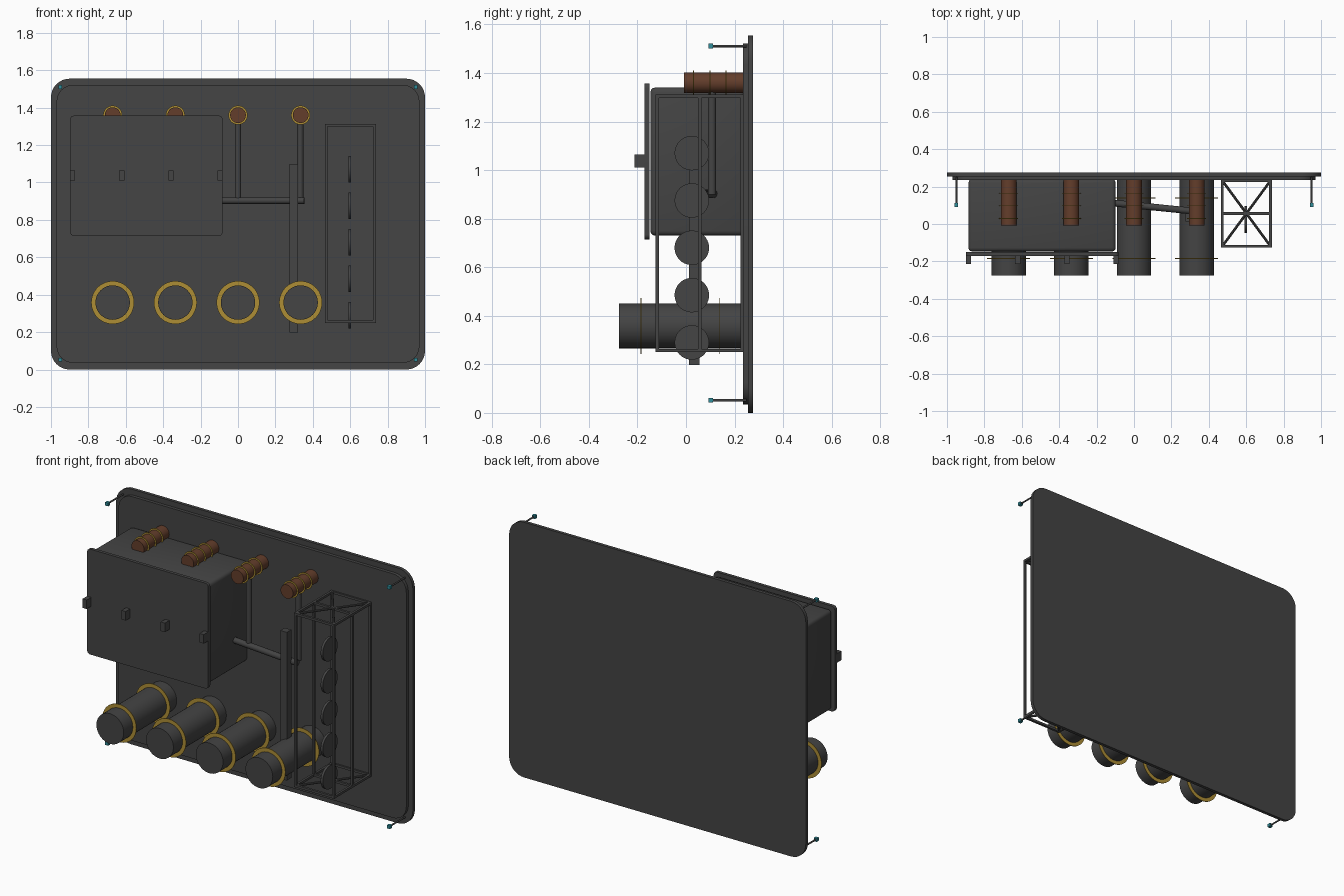
import bpy, bmesh, math
from mathutils import Vector

if "Cube" in bpy.data.objects:
    bpy.data.objects.remove(bpy.data.objects["Cube"])


def mat(name, rgb):
    m = bpy.data.materials.new(name)
    m.diffuse_color = (*rgb, 1)
    m.use_nodes = True
    m.node_tree.nodes["Principled BSDF"].inputs["Base Color"].default_value = m.diffuse_color
    return m


GREY = mat("dark grey", (0.058, 0.058, 0.058))
BROWN = mat("copper brown", (0.125, 0.047, 0.024))
GOLD = mat("gold", (0.42, 0.27, 0.035))
TEAL = mat("teal", (0.03, 0.27, 0.33))


def finish(name, bm, m, smooth=False):
    bmesh.ops.recalc_face_normals(bm, faces=bm.faces)
    me = bpy.data.meshes.new(name)
    bm.to_mesh(me)
    bm.free()
    me.materials.append(m)
    o = bpy.data.objects.new(name, me)
    bpy.context.collection.objects.link(o)
    if smooth:
        bpy.context.view_layer.objects.active = o
        o.select_set(True)
        bpy.ops.object.shade_smooth_by_angle(angle=math.radians(35))
        o.select_set(False)
    return o


def box(name, lo, hi, m, bevel=0.0):
    bm = bmesh.new()
    bmesh.ops.create_cube(bm, size=1)
    for v in bm.verts:
        v.co = [lo[i] + (v.co[i] + 0.5) * (hi[i] - lo[i]) for i in range(3)]
    if bevel:
        bmesh.ops.bevel(bm, geom=bm.edges[:], offset=bevel, segments=3,
                        profile=0.5, affect='EDGES')
    return finish(name, bm, m, bevel > 0)


def rod(name, a, b, r, m, n=32):
    """Cylinder between two points."""
    a, b = Vector(a), Vector(b)
    bm = bmesh.new()
    bmesh.ops.create_cone(bm, cap_ends=True, segments=n, radius1=r, radius2=r,
                          depth=(b - a).length)
    rot = (b - a).to_track_quat('Z', 'Y')
    for v in bm.verts:
        v.co = rot @ v.co + (a + b) / 2
    return finish(name, bm, m, n > 8)


def ring(name, x, y, z, r_in, r_out, t, m, n=48):
    """Flat band facing the front."""
    bm = bmesh.new()
    prof = [(r_in, -t / 2), (r_out, -t / 2), (r_out, t / 2), (r_in, t / 2)]
    loops = []
    for i in range(n):
        a = 2 * math.pi * i / n
        loops.append([bm.verts.new((x + r * math.cos(a), y + d, z + r * math.sin(a)))
                      for r, d in prof])
    for i in range(n):
        p, q = loops[i], loops[(i + 1) % n]
        for k in range(4):
            bm.faces.new((p[k], p[(k + 1) % 4], q[(k + 1) % 4], q[k]))
    return finish(name, bm, m, True)


def panel(name, x0, x1, z0, z1, y0, y1, rad, m, n=8):
    """Rounded rectangle slab standing upright."""
    bm = bmesh.new()
    pts = []
    for cx, cz, s in ((x1 - rad, z1 - rad, 0), (x0 + rad, z1 - rad, 1),
                      (x0 + rad, z0 + rad, 2), (x1 - rad, z0 + rad, 3)):
        for i in range(n + 1):
            a = math.pi / 2 * (s + i / n)
            pts.append(bm.verts.new((cx + rad * math.cos(a), y0, cz + rad * math.sin(a))))
    f = bm.faces.new(pts)
    ext = bmesh.ops.extrude_face_region(bm, geom=[f])
    for v in ext['geom']:
        if isinstance(v, bmesh.types.BMVert):
            v.co.y = y1
    return finish(name, bm, m, True)


# Wall panel: back plate and raised front layer
panel("back_plate", -1, 1, 0, 1.555, 0.255, 0.275, 0.10, GREY)
panel("front_plate", -0.97, 0.97, 0.035, 1.522, 0.235, 0.256, 0.09, GREY)

# Corner pins with teal tips
for x in (-0.95, 0.95):
    for z in (0.052, 1.511):
        rod("corner_pin", (x, 0.25, z), (x, 0.1, z), 0.005, GREY, 12)
        box("corner_tip", (x - 0.01, 0.092, z - 0.01), (x + 0.01, 0.112, z + 0.01), TEAL)

# Cabinet with door and latches
box("cabinet", (-0.885, -0.147, 0.73), (-0.098, 0.24, 1.34), GREY, 0.02)
panel("cabinet_door", -0.898, -0.082, 0.715, 1.357, -0.17, -0.15, 0.02, GREY)
for x in (-0.885, -0.622, -0.358, -0.096):
    box("door_latch", (x - 0.014, -0.213, 1.01), (x + 0.014, -0.165, 1.065), GREY)

# Four large drums and four small coils
for x in (-0.67, -0.335, 0, 0.335):
    rod("drum", (x, -0.275, 0.358), (x, 0.24, 0.358), 0.092, GREY, 40)
    for y in (-0.185, 0.139):
        ring("drum_band", x, y, 0.358, 0.091, 0.115, 0.004, GOLD)
    rod("coil", (x, -0.008, 1.36), (x, 0.24, 1.36), 0.042, BROWN)
    for y in (0.03, 0.098, 0.165):
        ring("coil_band", x, y, 1.36, 0.041, 0.051, 0.004, GOLD, 32)

# Pipes
for x in (0, 0.333):
    rod("drop_pipe", (x, 0.107, 1.35), (x, 0.107, 0.9), 0.017, GREY, 20)
rod("cross_pipe", (-0.11, 0.112, 0.903), (0.355, 0.065, 0.903), 0.018, GREY, 20)

# Upright bar
box("upright_bar", (0.276, 0.013, 0.197), (0.32, 0.056, 1.1), GREY)

# Open cage
X0, X1, Y0, YM, Y1, Z0, Z1, T = 0.472, 0.73, -0.119, 0.056, 0.232, 0.257, 1.305, 0.007


def bar(a, b):
    lo = [min(p, q) - T for p, q in zip(a, b)]
    hi = [max(p, q) + T for p, q in zip(a, b)]
    box("cage_bar", lo, hi, GREY)


for x in (X0, X1):
    for y in (Y0, YM, Y1):
        bar((x, y, Z0), (x, y, Z1))
for z in (Z0, Z1):
    for y in (Y0, YM, Y1):
        bar((X0, y, z), (X1, y, z))
    for x in (X0, X1):
        bar((x, Y0, z), (x, Y1, z))
    rod("cage_brace", (X0, Y0, z), (X1, Y1, z), T, GREY, 8)
    rod("cage_brace", (X0, Y1, z), (X1, Y0, z), T, GREY, 8)

# Discs inside the cage
for i in range(5):
    z = 0.29 + 0.195 * i
    rod("cage_disc", (0.59, 0.024, z), (0.605, 0.024, z), 0.071, GREY, 40)
